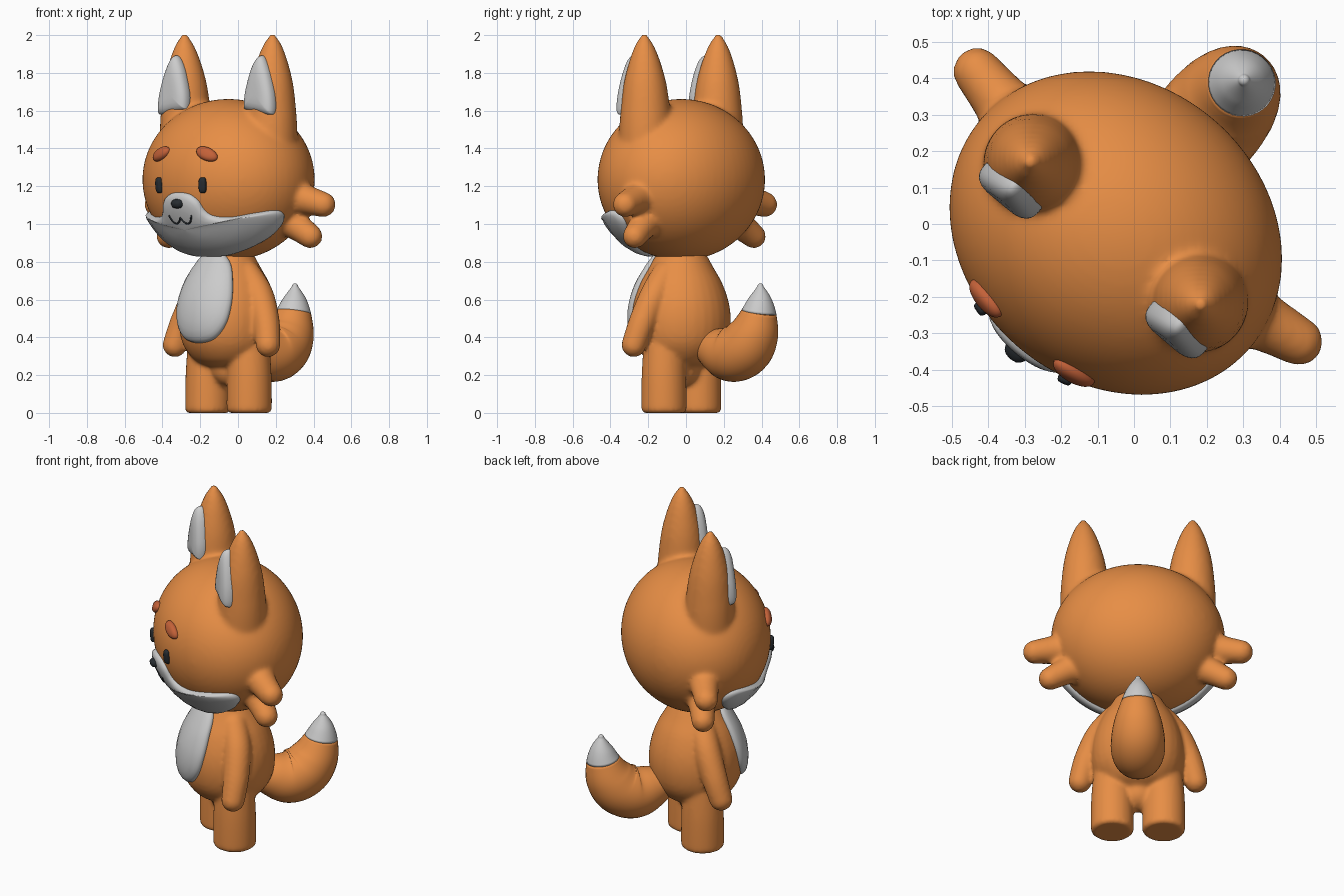
import bpy, bmesh
from math import sin, cos, pi, radians, sqrt
from mathutils import Vector, Matrix

if "Cube" in bpy.data.objects:
    bpy.data.objects.remove(bpy.data.objects["Cube"])

# The figure is modelled facing -y, then turned 40 degrees about z
PLACE = Matrix.Translation((-0.05, -0.025, 0)) @ Matrix.Rotation(radians(-40), 4, 'Z')
HEAD_C, HEAD_R = Vector((0, 0, 1.235)), (0.485, 0.412, 0.427)


def material(name, rgb):
    m = bpy.data.materials.new(name)
    m.diffuse_color = (*rgb, 1)
    m.use_nodes = True
    m.node_tree.nodes["Principled BSDF"].inputs["Base Color"].default_value = m.diffuse_color
    return m


ORANGE = material("orange_fur", (0.8, 0.27, 0.06))
RUST = material("rust_brow", (0.55, 0.12, 0.04))
BLACK = material("black", (0.02, 0.025, 0.03))


def spline(pts, n=8, closed=False):
    """Catmull-Rom samples through the points."""
    p = [Vector(q) for q in pts]
    p = [p[-1]] + p + p[:2] if closed else [p[0]] + p + [p[-1]]
    out = []
    for a, b, c, d in zip(p, p[1:], p[2:], p[3:]):
        for i in range(n):
            t = i / n
            out.append(0.5 * (2 * b + (c - a) * t + (2 * a - 5 * b + 4 * c - d) * t * t
                              + (3 * b - a - 3 * c + d) * t ** 3))
    return out if closed else out + [p[-1].copy()]


def tube(bm, samples, start=False, end=True, seg=32):
    """Sweep a circle along (x, y, z, radius) samples; start/end add round caps."""
    c = [s.to_3d() for s in samples]
    r = [max(s[3], 0.001) for s in samples]
    t = [(c[min(i + 1, len(c) - 1)] - c[max(i - 1, 0)]).normalized() for i in range(len(c))]
    ref = Vector((0, 1, 0)) if abs((c[-1] - c[0]).normalized().x) > 0.7 else Vector((1, 0, 0))
    rings = list(zip(c, r, t))
    caps = [k * pi / 12.2 for k in range(1, 7)]
    if start:
        rings = [(c[0] - t[0] * r[0] * sin(a), r[0] * cos(a), t[0]) for a in reversed(caps)] + rings
    if end:
        rings += [(c[-1] + t[-1] * r[-1] * sin(a), r[-1] * cos(a), t[-1]) for a in caps]
    loops = []
    for p, rad, d in rings:
        n1 = (ref - d * ref.dot(d)).normalized()
        n2 = d.cross(n1)
        loops.append([bm.verts.new(p + rad * (cos(2 * pi * j / seg) * n1 + sin(2 * pi * j / seg) * n2))
                      for j in range(seg)])
    bridge(bm, loops)
    bm.faces.new(loops[0])
    bm.faces.new(loops[-1])


def bridge(bm, loops):
    for a, b in zip(loops, loops[1:]):
        n = len(a)
        for j in range(n):
            bm.faces.new((a[j], a[(j + 1) % n], b[(j + 1) % n], b[j]))


def finish(name, bm, mat=None, voxel=0, smooth=0):
    """Make the object; a voxel size melts overlapping pieces together."""
    bmesh.ops.recalc_face_normals(bm, faces=bm.faces)
    bm.transform(PLACE)
    for f in bm.faces:
        f.smooth = True
    me = bpy.data.meshes.new(name)
    bm.to_mesh(me)
    bm.free()
    if mat:
        me.materials.append(mat)
    ob = bpy.data.objects.new(name, me)
    bpy.context.collection.objects.link(ob)
    if voxel:
        m = ob.modifiers.new("melt", 'REMESH')
        m.mode, m.voxel_size, m.use_smooth_shade = 'VOXEL', voxel, True
        s = ob.modifiers.new("soften", 'SMOOTH')
        s.factor, s.iterations = 0.5, smooth


def pad(name, outline, centre, surf, depth, mat=None, back=0.02, power=6):
    """Puffy patch: shrink an outline towards its centre over a surface."""
    bm = bmesh.new()
    o, c = [Vector(p) for p in outline], Vector(centre)
    steps = [(0.02, 0), (0.25, 0), (0.5, 0), (0.7, 0), (0.85, 0), (0.93, 0), (0.98, 0), (1, 0), (1, -back)]
    loops = []
    for s, h in steps:
        h += depth * sqrt(1 - s ** power)
        loops.append([bm.verts.new(surf(*(c + (p - c) * s), h)) for p in o])
    bridge(bm, loops)
    bm.faces.new(loops[0])
    bm.faces.new(loops[-1])
    finish(name, bm, mat)


def oval(x, z, w, h, tilt=0, power=1.0):
    """Rounded outline in (degrees around the head, height)."""
    pts = []
    for i in range(32):
        a = 2 * pi * i / 32
        px = w * abs(cos(a)) ** power * (1 if cos(a) > 0 else -1)
        pz = h * abs(sin(a)) ** power * (1 if sin(a) > 0 else -1)
        pts.append((x + 125 * (px * cos(tilt) - pz * sin(tilt)), z + px * sin(tilt) + pz * cos(tilt)))
    return pts


def on_head(deg, z, h):
    k = sqrt(max(1 - ((z - HEAD_C.z) / HEAD_R[2]) ** 2, 0.01))
    a = radians(deg)
    p = Vector((HEAD_R[0] * k * sin(a), -HEAD_R[1] * k * cos(a), z - HEAD_C.z))
    n = Vector([p[i] / HEAD_R[i] ** 2 for i in range(3)]).normalized()
    return HEAD_C + p + n * h


TORSO = spline([(0, 0, .24, .10), (0, 0, .28, .18), (0, 0, .36, .24), (0, 0, .46, .262), (0, 0, .57, .255),
                (0, 0, .68, .22), (0, 0, .78, .165), (0, 0, .9, .10)])


def on_torso(deg, z, h):
    lo = max((s for s in TORSO if s.z <= z), key=lambda s: s.z)
    hi = min((s for s in TORSO if s.z > z), key=lambda s: s.z)
    r = lo[3] + (hi[3] - lo[3]) * (z - lo.z) / (hi.z - lo.z) + h
    return Vector((r * sin(radians(deg)), -r * cos(radians(deg)), z))


# Head with ears and cheek tufts
bm = bmesh.new()
bmesh.ops.create_uvsphere(bm, u_segments=64, v_segments=40, radius=1,
                          matrix=Matrix.Translation(HEAD_C) @ Matrix.Diagonal((*HEAD_R, 1)))
for s in (-1, 1):
    tube(bm, spline([(s * .28, 0, 1.35, .15), (s * .293, 0, 1.5, .14), (s * .296, 0, 1.62, .130),
                     (s * .299, 0, 1.75, .112), (s * .302, 0, 1.87, .08), (s * .304, 0, 1.95, .048),
                     (s * .304, 0, 1.982, .026)]))
    tube(bm, spline([(s * .33, .04, 1.175, .13), (s * .45, .07, 1.135, .085), (s * .575, .095, 1.103, .067)]), True)
    tube(bm, spline([(s * .27, .04, 1.07, .12), (s * .39, .07, 1.0, .08), (s * .49, .09, .935, .065)]), True)
finish("head", bm, ORANGE, 0.013, 10)

# Body with legs and arms
bm = bmesh.new()
tube(bm, TORSO, True)
for s in (-1, 1):
    tube(bm, spline([(s * .143, 0, 0, .108), (s * .143, 0, .008, .115), (s * .143, 0, .03, .12),
                     (s * .143, 0, .2, .118), (s * .14, 0, .36, .11)]))
    tube(bm, spline([(s * .13, 0, .73, .075), (s * .215, -.005, .62, .078), (s * .285, -.03, .48, .072),
                     (s * .322, -.058, .36, .065)]), True)
finish("body", bm, ORANGE, 0.012, 6)

# Tail and its pale tip
path = spline([(0, .14, .38, .07), (0, .25, .335, .12), (0, .35, .312, .148), (0, .44, .345, .15),
               (0, .50, .42, .134), (0, .532, .51, .102), (0, .545, .60, .064), (0, .547, .67, .016)])
cut = 42
for name, part, mat in (("tail", path[:cut + 1], ORANGE), ("tail_tip", path[cut:], None)):
    bm = bmesh.new()
    tube(bm, part, mat is not None, mat is None)
    finish(name, bm, mat)

# Muzzle patch wrapping round the jaw
half = [(8, 1.158), (14, 1.125), (18.5, 1.07), (25, 1.042), (38, 1.037), (55, 1.058), (72, 1.072),
        (81, 1.05), (83, 1.0), (76, .93), (60, .875), (35, .842)]
ring = [(0, 1.167)] + half + [(0, .836)] + [(-a, z) for a, z in reversed(half)]
pad("muzzle", spline(ring, 6, True), (0, .985), on_head, 0.032, power=8)

# Belly patch
half = [(22, .39), (36, .46), (43, .56), (46, .68), (44, .79), (25, .85)]
ring = [(0, .37)] + half + [(0, .86)] + [(-a, z) for a, z in reversed(half)]
pad("belly", spline(ring, 6, True), (0, .6), on_torso, 0.03, power=8)

# Nose and mouth
pad("nose", oval(0, 1.115, .038, .025, 0, .8), (0, 1.115), on_head, 0.055, BLACK, 0, 3)
bm = bmesh.new()
line = spline([(-9.5, 1.055), (-7.5, 1.026), (-4.5, 1.018), (-1.5, 1.03), (0, 1.046),
               (1.5, 1.03), (4.5, 1.018), (7.5, 1.026), (9.5, 1.055)], 4)
tube(bm, [Vector((*on_head(a, z, .032), .005)) for a, z in line], True, True, 8)
finish("mouth", bm, BLACK)

# Eyes, brows and inner ears, mirrored
EAR = [(-.095, 1.62), (-.09, 1.70), (-.055, 1.82), (-.015, 1.885), (.02, 1.88), (.06, 1.80),
       (.092, 1.69), (.1, 1.60), (.08, 1.577), (0, 1.59), (-.08, 1.603)]
for s, side in ((-1, "left"), (1, "right")):
    pad("eye_" + side, oval(s * 18, 1.205, .02, .042, 0, .6), (s * 18, 1.205), on_head, .018, BLACK)
    pad("brow_" + side, oval(s * 20, 1.37, .066, .034, -s * .35), (s * 20, 1.37), on_head, .025, RUST, power=3)
    pad("inner_ear_" + side, spline(EAR, 6, True), (0, 1.69),
        lambda x, z, h, s=s: Vector((s * (.295 + x), -.092 + (z - 1.7) * .05 - h, z)), .047, None, .045, 4)
